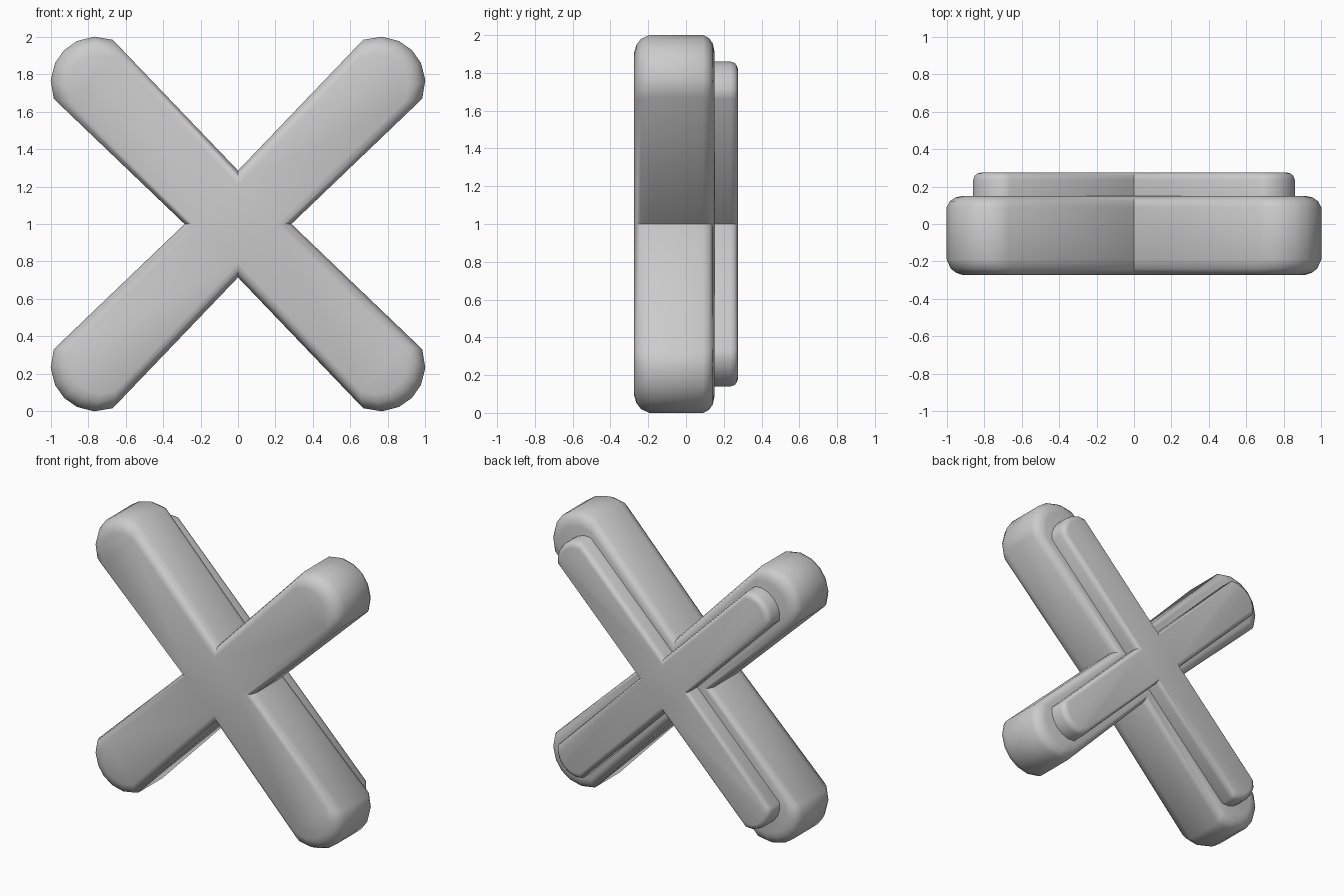
import bpy, bmesh, math

if "Cube" in bpy.data.objects:
    bpy.data.objects.remove(bpy.data.objects["Cube"])


def cross_outline(half_in, half_end, reach, cap, side_inset, end_inset):
    """Outline of an X with slightly flared, rounded arms, as (x, z) points."""
    hi, he = half_in - side_inset, half_end - side_inset
    r, c = reach - end_inset, cap * (1 - 0.25 * end_inset / cap)
    # one arm: (distance along arm, offset across arm)
    half = [(r - c, he), (r - 0.44 * c, he * 0.74), (r - 0.1 * c, he * 0.37)]
    arm = [(u, -v) for u, v in half] + [(r, 0)] + [(u, v) for u, v in reversed(half)]
    arm.append((hi, hi))  # inner corner shared with the next arm
    pts = []
    for k in range(4):
        a = math.pi / 4 + k * math.pi / 2
        for u, v in arm:
            pts.append((u * math.cos(a) - v * math.sin(a),
                        1 + u * math.sin(a) + v * math.cos(a)))
    return pts


def make_cross(name, shape, rings):
    """Skin a stack of outlines, rings = (y, side inset, end inset) front to back."""
    bm = bmesh.new()
    loops = []
    for y, side, end in rings:
        loops.append([bm.verts.new((x, y, z))
                      for x, z in cross_outline(*shape, side, end)])
    n = len(loops[0])
    for a, b in zip(loops, loops[1:]):
        for i in range(n):
            j = (i + 1) % n
            bm.faces.new((a[i], a[j], b[j], b[i]))
    # caps: a centre square plus one face per arm
    m = n // 4
    for loop in (loops[0], loops[-1]):
        bm.faces.new([loop[k * m + m - 1] for k in range(4)])
        for k in range(4):
            bm.faces.new([loop[(k * m - 1 + i) % n] for i in range(m + 1)])
    bmesh.ops.recalc_face_normals(bm, faces=bm.faces)
    mesh = bpy.data.meshes.new(name)
    bm.to_mesh(mesh)
    bm.free()
    ob = bpy.data.objects.new(name, mesh)
    bpy.context.collection.objects.link(ob)
    bpy.ops.object.select_all(action='DESELECT')
    ob.select_set(True)
    bpy.context.view_layer.objects.active = ob
    bpy.ops.object.shade_smooth_by_angle(angle=math.radians(62))
    return ob


# Thick front cross
make_cross("front_cross", (0.202, 0.223, 1.315, 0.145), [
    (-0.274, 0.055, 0.10), (-0.262, 0.028, 0.06), (-0.238, 0.01, 0.025),
    (-0.19, 0, 0), (0.09, 0, 0),
    (0.122, 0.01, 0.02), (0.142, 0.028, 0.05), (0.15, 0.055, 0.09)])

# Thinner raised cross on the back
make_cross("back_cross", (0.138, 0.138, 1.145, 0.07), [
    (0.10, 0, 0), (0.235, 0, 0), (0.258, 0.006, 0.008),
    (0.27, 0.017, 0.022), (0.275, 0.032, 0.04)])
